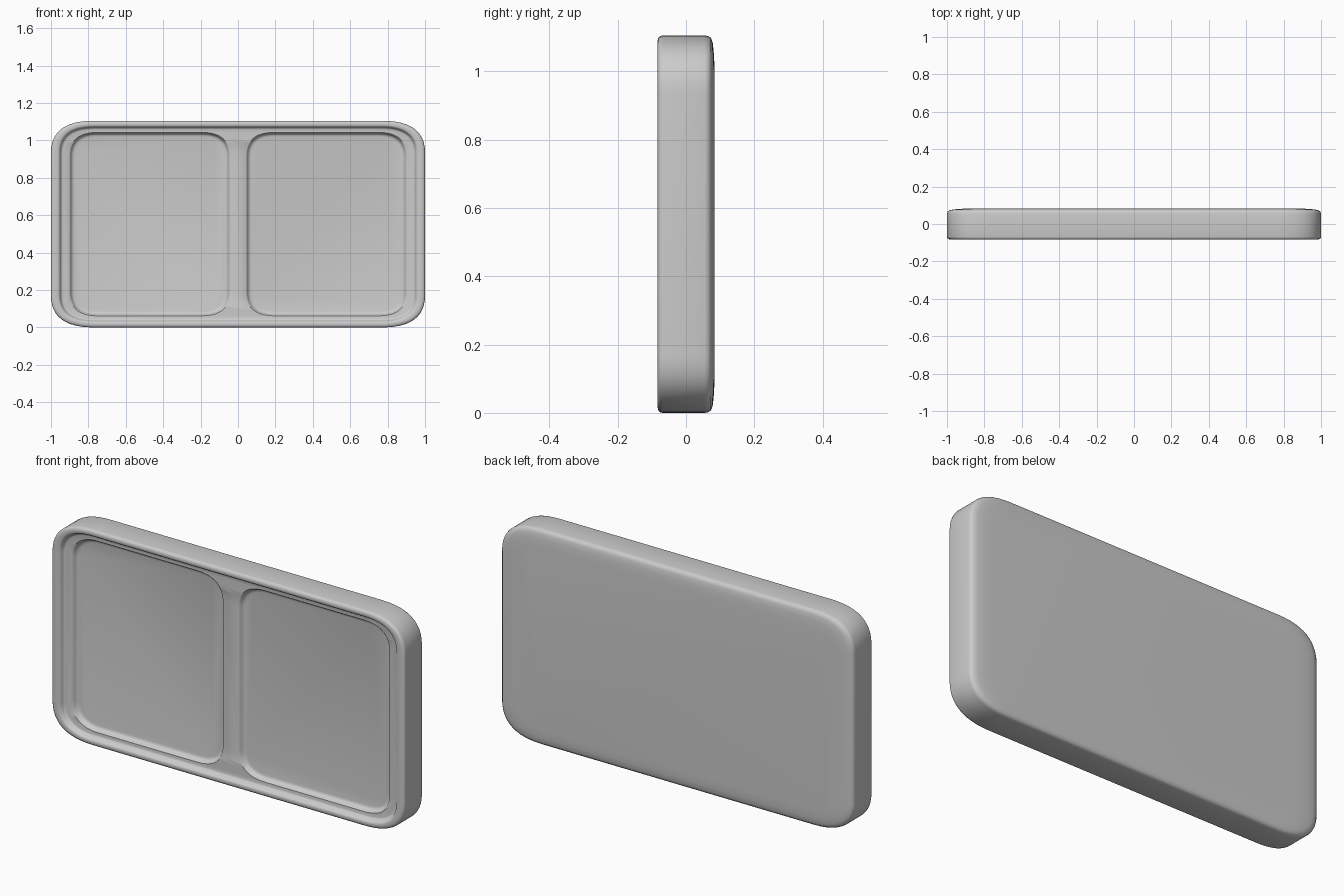
import bpy, bmesh

if "Cube" in bpy.data.objects:
    bpy.data.objects.remove(bpy.data.objects["Cube"])

W, H, D = 1.0, 1.105, 0.083   # half width, height, half depth


def soft_rect(x0, x1, z0, z1, cx, cz, n=12):
    """Rectangle outline whose corners are soft curves cx wide and cz tall."""
    pts = []
    for x, z, sx, sz, flip in ((x1, z0, -1, 1, 0), (x1, z1, -1, -1, 1),
                               (x0, z1, 1, -1, 0), (x0, z0, 1, 1, 1)):
        a, b = (x + sx * cx, z), (x, z + sz * cz)
        if flip:
            a, b = b, a
        for i in range(n + 1):
            t = i / n
            u = 1 - t
            pts.append((u * u * a[0] + 2 * u * t * x + t * t * b[0],
                        u * u * a[1] + 2 * u * t * z + t * t * b[1]))
    return pts


def loft(name, rings):
    """Closed solid through a list of (outline, y) sections."""
    bm = bmesh.new()
    loops = [[bm.verts.new((x, y, z)) for x, z in pts] for pts, y in rings]
    n = len(loops[0])
    for a, b in zip(loops, loops[1:]):
        for i in range(n):
            j = (i + 1) % n
            bm.faces.new((a[i], a[j], b[j], b[i]))
    bm.faces.new(loops[0])
    bm.faces.new(loops[-1])
    bmesh.ops.recalc_face_normals(bm, faces=bm.faces)
    mesh = bpy.data.meshes.new(name)
    bm.to_mesh(mesh)
    bm.free()
    obj = bpy.data.objects.new(name, mesh)
    bpy.context.collection.objects.link(obj)
    return obj


def body_ring(ix, iz, y):
    return soft_rect(-W + ix, W - ix, iz, H - iz, 0.23 - ix, 0.17 - iz), y


# Tray body: recess floor, rounded rim, side wall, softly domed back
tray = loft("tray_body", [body_ring(*r) for r in (
    (0.065, 0.048, -0.057), (0.057, 0.041, -0.059), (0.053, 0.037, -0.064),
    (0.049, 0.034, -0.074), (0.044, 0.030, -0.080), (0.036, 0.025, -D),
    (0.018, 0.015, -D), (0.008, 0.007, -0.081), (0.002, 0.002, -0.076),
    (0, 0, -0.068), (0, 0, 0.055), (0.003, 0.002, 0.065),
    (0.012, 0.007, 0.073), (0.035, 0.020, 0.078), (0.070, 0.045, 0.081),
    (0.120, 0.080, D))])

# Two shallow panel recesses either side of the middle divider
for side in (-1, 1):
    rings = []
    for inset, y in ((0, -0.12), (0, -0.057), (0.004, -0.054), (0.009, -0.046),
                     (0.014, -0.038), (0.022, -0.034), (0.034, -0.032)):
        xs = sorted((side * (0.043 + inset), side * (0.902 - inset)))
        rings.append((soft_rect(*xs, 0.062 + inset * 0.7, H - 0.062 - inset * 0.7,
                                0.15 - inset, 0.13 - inset), y))
    cutter = loft("panel_cutter", rings)
    mod = tray.modifiers.new("panel_recess", 'BOOLEAN')
    mod.operation = 'DIFFERENCE'
    mod.solver = 'EXACT'
    mod.object = cutter
    bpy.context.view_layer.objects.active = tray
    bpy.ops.object.modifier_apply(modifier=mod.name)
    bpy.data.objects.remove(cutter)

# Smooth shading
bpy.ops.object.select_all(action='DESELECT')
tray.select_set(True)
bpy.context.view_layer.objects.active = tray
bpy.ops.object.shade_smooth_by_angle(angle=0.7)
